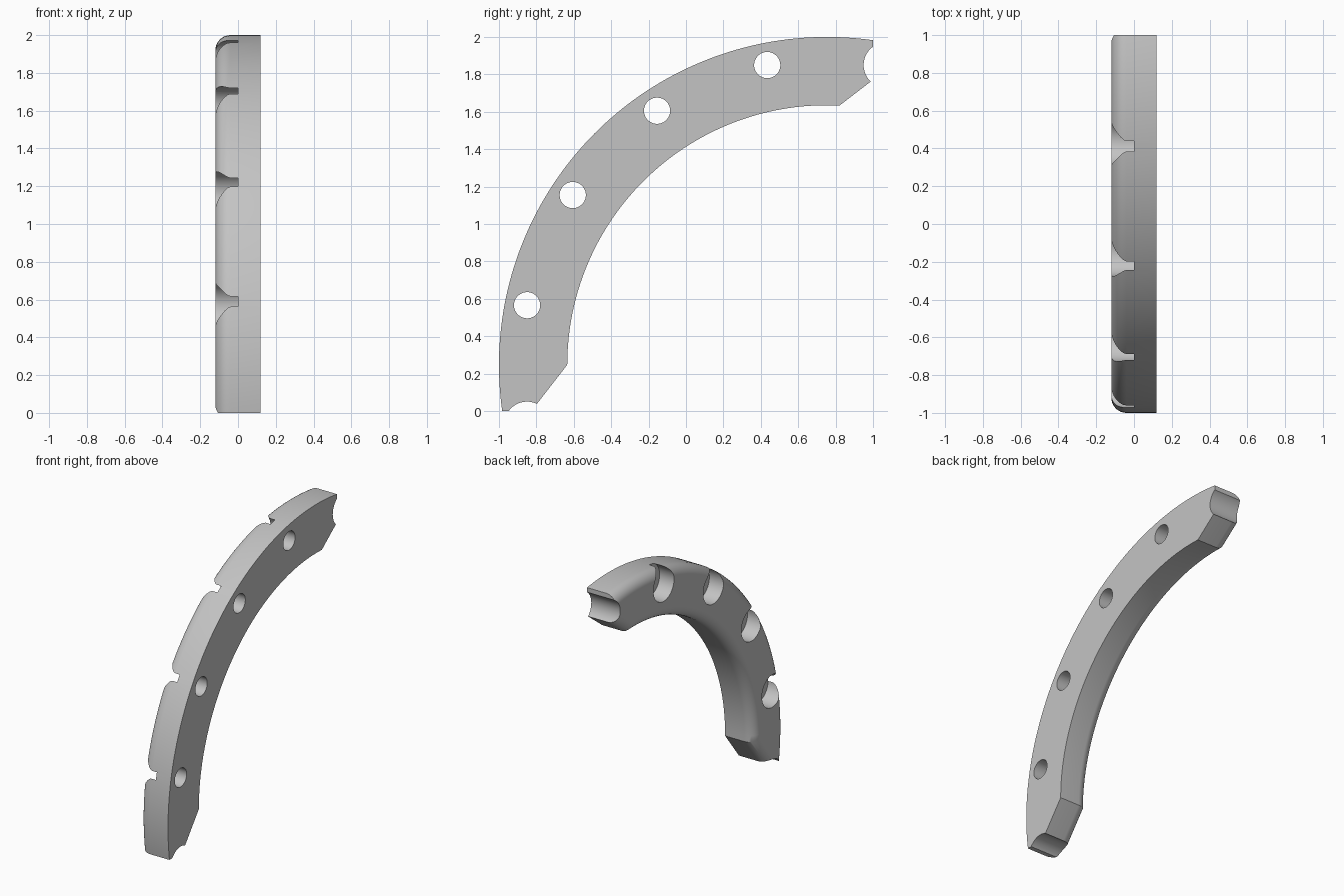
import bpy, bmesh, math
from mathutils import Matrix

if "Cube" in bpy.data.objects:
    bpy.data.objects.remove(bpy.data.objects["Cube"])

CY, CZ = 0.753, 0.247              # centre of the arcs
R_OUT, R_IN, R_HOLES = 1.753, 1.388, 1.634
HALF = 0.12                        # half thickness
R_BORE, R_HOLE, FILLET = 0.122, 0.07, 0.08

grey = bpy.data.materials.new("light grey")
grey.diffuse_color = (0.55, 0.55, 0.55, 1)
grey.use_nodes = True
grey.node_tree.nodes["Principled BSDF"].inputs["Base Color"].default_value = grey.diffuse_color


def polar(r, deg):
    a = math.radians(deg)
    return (CY + r * math.cos(a), CZ + r * math.sin(a))


def arc(r, a0, a1, n):
    return [polar(r, a0 + (a1 - a0) * i / n) for i in range(n + 1)]


def make(name, bm):
    me = bpy.data.meshes.new(name)
    bm.to_mesh(me)
    bm.free()
    ob = bpy.data.objects.new(name, me)
    bpy.context.scene.collection.objects.link(ob)
    return ob


def cylinder(name, r, y, z, x0, x1):
    bm = bmesh.new()
    m = Matrix.Translation(((x0 + x1) / 2, y, z)) @ Matrix.Rotation(math.pi / 2, 4, 'Y')
    bmesh.ops.create_cone(bm, cap_ends=True, segments=64, radius1=r, radius2=r,
                          depth=x1 - x0, matrix=m)
    return make(name, bm)


def box(name, y, z):
    bm = bmesh.new()
    bmesh.ops.create_cube(bm, size=1.0, matrix=Matrix.Translation((0, y, z)))
    return make(name, bm)


def inset(points, d, fixed):
    """Move every edge of a counter-clockwise outline inward by d, except the fixed ones."""
    n = len(points)
    normals = []
    for i in range(n):
        (ay, az), (by, bz) = points[i], points[(i + 1) % n]
        length = math.hypot(by - ay, bz - az)
        normals.append((-(bz - az) / length, (by - ay) / length))
    out = []
    for i, (y, z) in enumerate(points):
        (ay, az), (by, bz) = normals[i - 1], normals[i]
        d1 = 0 if (i - 1) % n in fixed else d
        d2 = 0 if i in fixed else d
        det = ay * bz - az * by
        out.append((y + (d1 * bz - d2 * az) / det, z + (ay * d2 - by * d1) / det))
    return out


# Curved body: outer arc, inner arc and end chamfers; ends run past the trim planes
outer = arc(R_OUT, 75.5, 194.8, 90)
inner = arc(R_IN, 180, 87.2, 46)
lower = [(-0.70, -0.20), (-0.815, 0.015)]
upper = [(1.005, 1.775), (1.20, 1.72)]
profile = outer + lower + inner + upper
n = len(profile)
ends = (len(outer) - 1, n - 1)

# Loft it from the flat front to the rounded back edge
layers = [(HALF, 0.0)]
for k in range(9):
    t = math.pi / 2 * k / 8
    layers.append((-HALF + FILLET * (1 - math.sin(t)), FILLET * (1 - math.cos(t))))
bm = bmesh.new()
rings = [[bm.verts.new((x, y, z)) for y, z in inset(profile, d, ends)] for x, d in layers]
for a, b in zip(rings, rings[1:]):
    for i in range(n):
        j = (i + 1) % n
        bm.faces.new((a[i], b[i], b[j], a[j]))
bm.faces.new(rings[0])
bm.faces.new(rings[-1][::-1])
bmesh.ops.recalc_face_normals(bm, faces=bm.faces[:])
body = make("curved_segment", bm)
body.data.materials.append(grey)

# Cutters: end trims, end bites, counterbores and bolt holes
cutters = [box("bottom_trim", -0.8, -0.5), box("side_trim", 1.5, 1.8)]
for k in range(6):
    y, z = polar(R_HOLES, 191.25 - 22.5 * k)
    if k in (0, 5):
        cutters.append(cylinder("end_bite", R_BORE, y, z, -0.3, 0.3))
    else:
        cutters.append(cylinder("counterbore", R_BORE, y, z, -0.3, 0.0))
        cutters.append(cylinder("bolt_hole", R_HOLE, y, z, -0.2, 0.3))

bpy.context.view_layer.objects.active = body
for c in cutters:
    c.hide_render = True
    mod = body.modifiers.new("cut", 'BOOLEAN')
    mod.operation, mod.object = 'DIFFERENCE', c
    for solver in ('EXACT', 'MANIFOLD', 'FLOAT'):
        mod.solver = solver
        deps = bpy.context.evaluated_depsgraph_get()
        if len(body.evaluated_get(deps).data.polygons) > 20:
            break
    bpy.ops.object.modifier_apply(modifier=mod.name)
    bpy.data.objects.remove(c)

bpy.ops.object.select_all(action='DESELECT')
body.select_set(True)
bpy.ops.object.shade_smooth_by_angle(angle=math.radians(30))
